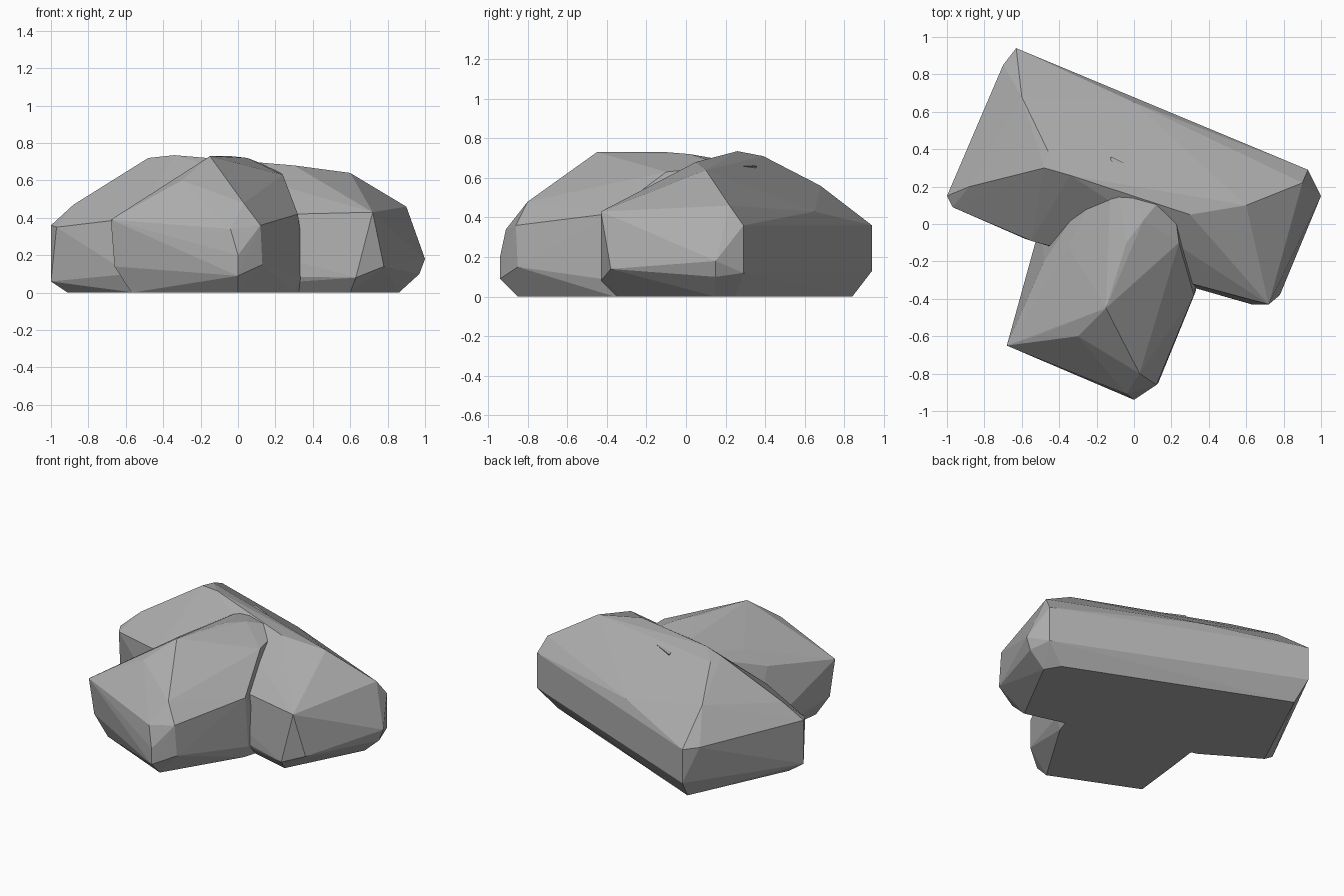
import bpy
import bmesh

# Remove the default cube
cube = bpy.data.objects.get("Cube")
if cube:
    bpy.data.objects.remove(cube, do_unlink=True)

# One flat stone colour
stone = bpy.data.materials.new("grey stone")
stone.use_nodes = True
colour = (0.42, 0.42, 0.42, 1)
stone.diffuse_color = colour
stone.node_tree.nodes["Principled BSDF"].inputs["Base Color"].default_value = colour


def boulder(name, corners):
    """Make a faceted convex boulder wrapped around its corner points."""
    bm = bmesh.new()
    for corner in corners:
        bm.verts.new(corner)
    result = bmesh.ops.convex_hull(bm, input=bm.verts)
    loose = set(result["geom_interior"]) | set(result["geom_unused"])
    loose_verts = [v for v in loose if isinstance(v, bmesh.types.BMVert)]
    bmesh.ops.delete(bm, geom=loose_verts, context='VERTS')
    bmesh.ops.recalc_face_normals(bm, faces=bm.faces)
    mesh = bpy.data.meshes.new(name)
    bm.to_mesh(mesh)
    bm.free()
    mesh.materials.append(stone)
    obj = bpy.data.objects.new(name, mesh)
    bpy.context.collection.objects.link(obj)
    return obj


# Long boulder lying across the back
back_corners = [
    # crest
    (-.48, .3, .72), (-.34, .26, .735), (-.46, .39, .71), (-.6, .68, .56),
    (.3, .05, .68), (.6, .1, .64),
    # back wall
    (0, .65, .43), (.5, .41, .44), (.8, .25, 0),
    # right end
    (.9, .22, .46), (.93, .29, .36), (.93, .29, .12),
    (1, .15, .18), (.97, .15, .1), (.86, .15, 0),
    (.72, -.43, .43), (.78, -.38, .14), (.63, -.43, .08), (.6, -.35, 0),
    # front side
    (.38, -.33, .41), (.42, -.33, .06), (.42, -.28, 0),
    (-.55, -.09, .4), (-.58, -.08, .1), (-.55, -.04, 0),
    # left end
    (-1, .15, .36), (-1, .15, .06), (-.97, .09, .35), (-.91, .18, 0), (-.88, .2, .47),
    (-.7, .85, .36), (-.63, .94, .36), (-.63, .94, .13), (-.6, .84, 0),
]

# Shorter boulder leaning out to the front
front_corners = [
    # crest
    (-.15, -.45, .73), (-.04, -.1, .73), (.05, .02, .72), (.2, .2, .66), (-.12, .36, .66),
    # left side
    (-.68, -.65, .39), (-.66, -.62, .14), (-.57, -.6, 0), (-.52, -.6, .49),
    (-.48, -.2, .46), (-.54, -.24, .12), (-.53, -.24, 0), (-.35, -.12, .57), (-.5, 0, 0),
    # front end
    (-.04, -.91, .34), (0, -.94, .2), (0, -.94, .09), (0, -.85, 0),
    (.03, -.8, .48), (.12, -.86, .36), (.13, -.85, .15), (-.3, -.6, .6),
    # right side
    (.32, -.38, .42), (.33, -.36, .08), (.3, -.36, 0), (.24, -.1, .63), (.38, -.1, 0),
]

rock = boulder("joined_boulders", back_corners)
front = boulder("front_boulder_helper", front_corners)

# Fuse both boulders into one solid
fuse = rock.modifiers.new("fuse", 'BOOLEAN')
fuse.operation = 'UNION'
fuse.solver = 'EXACT'
fuse.object = front
bpy.context.view_layer.objects.active = rock
rock.select_set(True)
bpy.ops.object.modifier_apply(modifier=fuse.name)
bpy.data.objects.remove(front, do_unlink=True)
